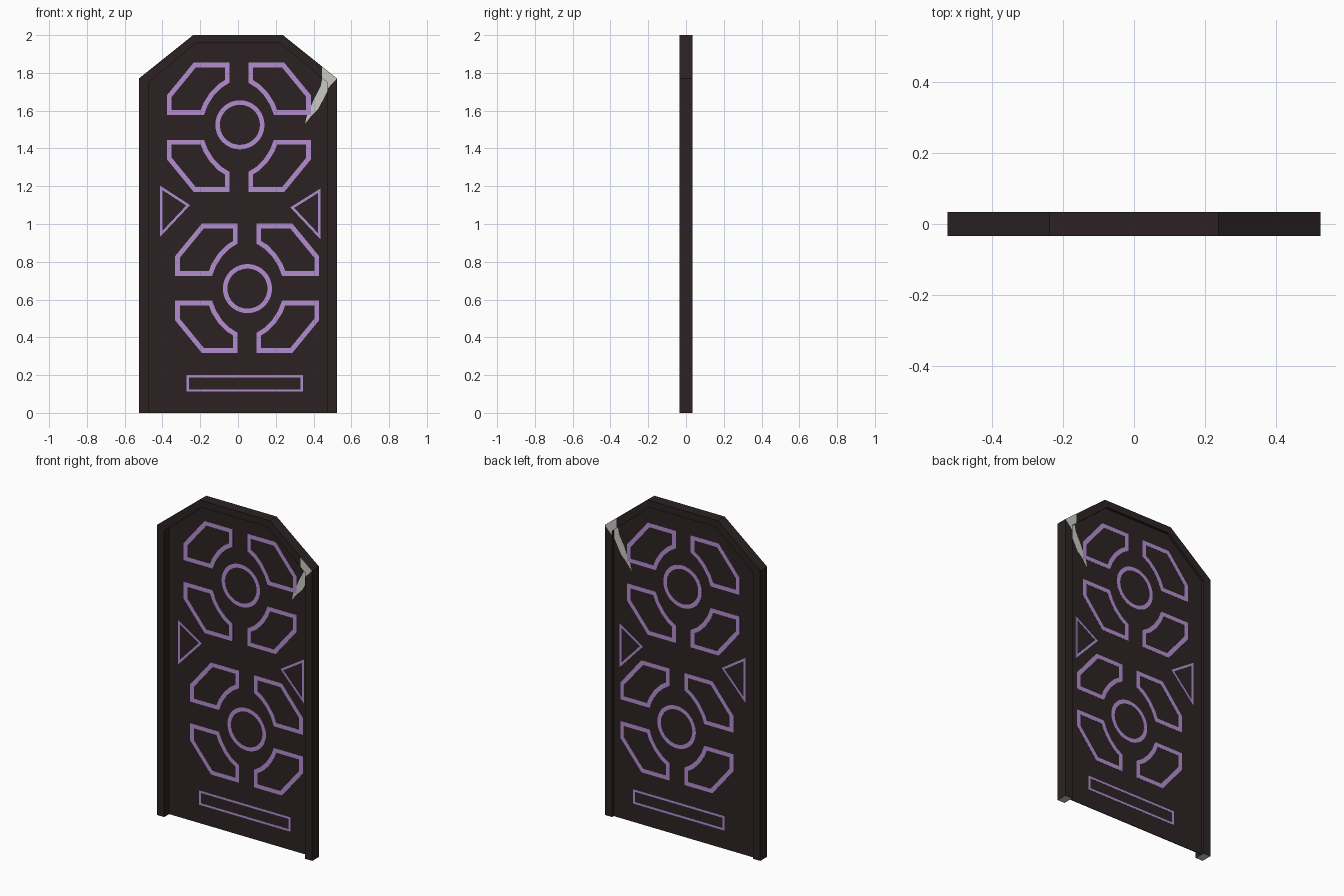
import bpy, bmesh, math
from mathutils import Vector

if "Cube" in bpy.data.objects:
    bpy.data.objects.remove(bpy.data.objects["Cube"])


def material(name, rgb):
    m = bpy.data.materials.new(name)
    m.diffuse_color = (*rgb, 1)
    m.use_nodes = True
    m.node_tree.nodes["Principled BSDF"].inputs["Base Color"].default_value = m.diffuse_color
    return m


DARK = material("dark_wood", (0.025, 0.0165, 0.0165))
PURPLE = material("purple_inlay", (0.45, 0.27, 0.63))
GREY = material("pale_grey", (0.58, 0.58, 0.55))


def finish(name, bm, *mats):
    bmesh.ops.remove_doubles(bm, verts=bm.verts, dist=1e-5)
    bmesh.ops.recalc_face_normals(bm, faces=bm.faces)
    me = bpy.data.meshes.new(name)
    bm.to_mesh(me)
    bm.free()
    for m in mats:
        me.materials.append(m)
    ob = bpy.data.objects.new(name, me)
    bpy.context.collection.objects.link(ob)
    return ob


def extrude(bm, faces, depth):
    """Extrude flat faces along +y, keeping the front faces."""
    geo = bmesh.ops.extrude_face_region(bm, geom=faces, use_keep_orig=True)["geom"]
    verts = [g for g in geo if isinstance(g, bmesh.types.BMVert)]
    bmesh.ops.translate(bm, verts=verts, vec=(0, depth, 0))


def plate(name, pts, y0, y1, mat):
    """Solid plate from an (x, z) outline."""
    bm = bmesh.new()
    f = bm.faces.new([bm.verts.new((x, y0, z)) for x, z in pts])
    extrude(bm, [f], y1 - y0)
    return finish(name, bm, mat)


def band(name, outer, inner, y0, y1, mats, closed=True):
    """Solid strip between two matching (x, z) outlines."""
    bm = bmesh.new()
    a = [bm.verts.new((x, y0, z)) for x, z in outer]
    b = [bm.verts.new((x, y0, z)) for x, z in inner]
    n = len(a)
    faces = [bm.faces.new((a[i], a[(i + 1) % n], b[(i + 1) % n], b[i]))
             for i in range(n if closed else n - 1)]
    extrude(bm, faces, y1 - y0)
    return finish(name, bm, *mats)


def inset(pts, w):
    """Mitred inward offset of a closed outline."""
    p = [Vector(q) for q in pts]
    n = len(p)
    area = sum(p[i].x * p[(i + 1) % n].y - p[(i + 1) % n].x * p[i].y for i in range(n))
    s = 1 if area > 0 else -1
    out = []
    for i in range(n):
        d1 = (p[i] - p[i - 1]).normalized()
        d2 = (p[(i + 1) % n] - p[i]).normalized()
        n1 = Vector((-d1.y, d1.x)) * s
        n2 = Vector((-d2.y, d2.x)) * s
        out.append(tuple(p[i] + (n1 + n2) * (w / (1 + n1.dot(n2)))))
    return out


PY0, PY1 = 0.014, 0.018      # thin door panel, set towards the back
IY0, IY1 = 0.0130, 0.0190    # inlays show on both sides
HALF = 0.0335                # half depth of the frame

# Frame: posts, slanted shoulders and top bar, open at the bottom
outer = [(-.525, 0), (-.525, 1.77), (-.238, 2), (.238, 2), (.525, 1.77), (.525, 0)]
inner = [(-.475, 0), (-.475, 1.748), (-.222, 1.958), (.222, 1.958), (.475, 1.748), (.475, 0)]
frame = band("frame", outer, inner, -HALF, HALF, [DARK, GREY], closed=False)
for f in frame.data.polygons:
    if f.normal.z < -0.9 and f.center.z < 0.01:   # pale undersides of the posts
        f.material_index = 1

# Panel
plate("panel", inner, PY0, PY1, DARK)

# Rosettes: a ring surrounded by four mirrored outlines
petal = [(.05, .342), (.24, .342), (.381, .17), (.381, .066), (.185, .066),
         (.165, .118), (.133, .168), (.094, .208), (.05, .236)]
petal_in = inset(petal, .025)
for level, cx, cz, rx, rz in (("upper", .005, 1.512, .010, 1.525),
                              ("lower", .048, .660, .050, .658)):
    circle = [(math.cos(t * math.tau / 40), math.sin(t * math.tau / 40)) for t in range(40)]
    band(level + "_ring", [(rx + .13 * c, rz + .13 * s) for c, s in circle],
         [(rx + .106 * c, rz + .106 * s) for c, s in circle], IY0, IY1, [PURPLE])
    for sx, side in ((-1, "left"), (1, "right")):
        for sz, end in ((-1, "bottom"), (1, "top")):
            band(f"{level}_petal_{end}_{side}",
                 [(cx + sx * x, cz + sz * z) for x, z in petal],
                 [(cx + sx * x, cz + sz * z) for x, z in petal_in], IY0, IY1, [PURPLE])

# Side triangles and bottom bar
for name, pts in (
        ("left_triangle", [(-.414, 1.204), (-.414, .930), (-.254, 1.100)]),
        ("right_triangle", [(.437, 1.188), (.437, .918), (.277, 1.088)]),
        ("bottom_bar", [(-.272, .112), (.345, .112), (.345, .200), (-.272, .200)])):
    band(name, pts, inset(pts, .013), IY0, IY1, [PURPLE])

# Pale chipped corner: painted on both faces of the frame and the panel
chip_frame = [(.446, 1.833), (.525, 1.77), (.475, 1.718), (.475, 1.748), (.446, 1.772)]
chip_panel = [(.446, 1.772), (.475, 1.748), (.475, 1.705), (.462, 1.68), (.425, 1.61),
              (.390, 1.575), (.355, 1.53), (.362, 1.565), (.402, 1.66), (.438, 1.73)]
plate("corner_chip_front", chip_frame, -HALF - .0005, -HALF, GREY)
plate("corner_chip_back", chip_frame, HALF, HALF + .0005, GREY)
plate("panel_chip", chip_panel, IY0 + .0004, IY1 - .0004, GREY)
